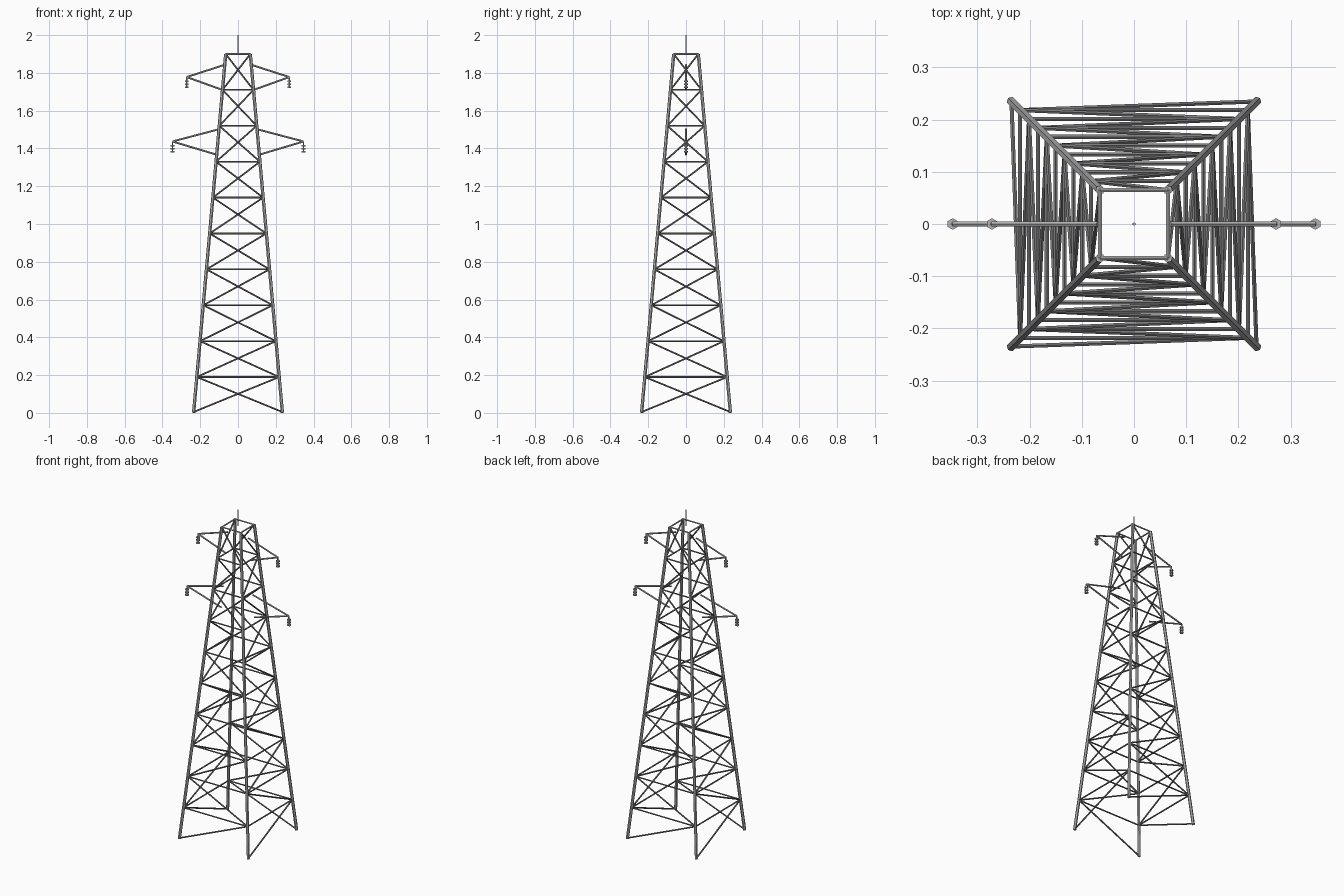
import bpy, bmesh
from mathutils import Vector, Matrix

if "Cube" in bpy.data.objects:
    bpy.data.objects.remove(bpy.data.objects["Cube"])

H, LEVELS = 1.9, 10
BASE, TOP = 0.235, 0.065


def material(name, v):
    m = bpy.data.materials.new(name)
    m.diffuse_color = (v, v, v * 1.02, 1)
    m.use_nodes = True
    m.node_tree.nodes["Principled BSDF"].inputs["Base Color"].default_value = m.diffuse_color
    return m


STEEL = material("steel", 0.45)
DARK = material("dark_steel", 0.2)


def half(z):
    return BASE + (TOP - BASE) * z / H


def corner(i, z):
    sx, sy = [(-1, -1), (1, -1), (1, 1), (-1, 1)][i % 4]
    return Vector((sx * half(z), sy * half(z), z))


def tube(bm, a, b, r, sides=6):
    a, b = Vector(a), Vector(b)
    d = b - a
    m = Matrix.Translation((a + b) / 2) @ d.to_track_quat('Z', 'Y').to_matrix().to_4x4()
    bmesh.ops.create_cone(bm, cap_ends=True, segments=sides, radius1=r, radius2=r,
                          depth=d.length, matrix=m)


def finish(bm, name, mat):
    me = bpy.data.meshes.new(name)
    bm.to_mesh(me)
    bm.free()
    me.materials.append(mat)
    ob = bpy.data.objects.new(name, me)
    bpy.context.collection.objects.link(ob)
    return ob


# Four tapering corner legs, built in panel-high lengths
legs = bmesh.new()
# Horizontal rings, and one diagonal per face panel, alternating in direction
rings, braces, top = bmesh.new(), bmesh.new(), bmesh.new()
for k in range(LEVELS):
    z0, z1 = H * k / LEVELS, H * (k + 1) / LEVELS
    for i in range(4):
        tube(legs, corner(i, max(z0, 0.001)), corner(i, z1), 0.009)
        ring = top if k == LEVELS - 1 else rings
        tube(ring, corner(i, z1), corner(i + 1, z1), 0.0045)
        a, b = (i, i + 1) if k % 2 == 0 else (i + 1, i)
        tube(braces, corner(a, max(z0, 0.005)), corner(b, z1), 0.0045)
finish(legs, "corner_legs", STEEL)
finish(rings, "horizontal_rings", DARK)
finish(top, "top_ring", STEEL)
finish(braces, "diagonal_braces", DARK)

# Cross arms with hanging insulators: tip x, tip z, upper root z, lower root z
for label, tx, tz, zu, zl in [("upper", 0.272, 1.778, 1.843, 1.71),
                              ("lower", 0.347, 1.437, 1.502, 1.367)]:
    arms, ins = bmesh.new(), bmesh.new()
    for s in (-1, 1):
        tip = (s * tx, 0, tz)
        tube(arms, (s * half(zu), 0, zu), tip, 0.005)
        tube(arms, (s * half(zl), 0, zl), tip, 0.005)
        tube(ins, tip, (s * tx, 0, tz - 0.055), 0.004)
        for j in range(3):
            z = tz - 0.018 - 0.016 * j
            tube(ins, (s * tx, 0, z), (s * tx, 0, z - 0.008), 0.011)
    finish(arms, label + "_cross_arms", STEEL)
    finish(ins, label + "_insulators", STEEL)

# Lightning spike
bm = bmesh.new()
tube(bm, (0, 0, H), (0, 0, 2.0), 0.003)
finish(bm, "spike", STEEL)
